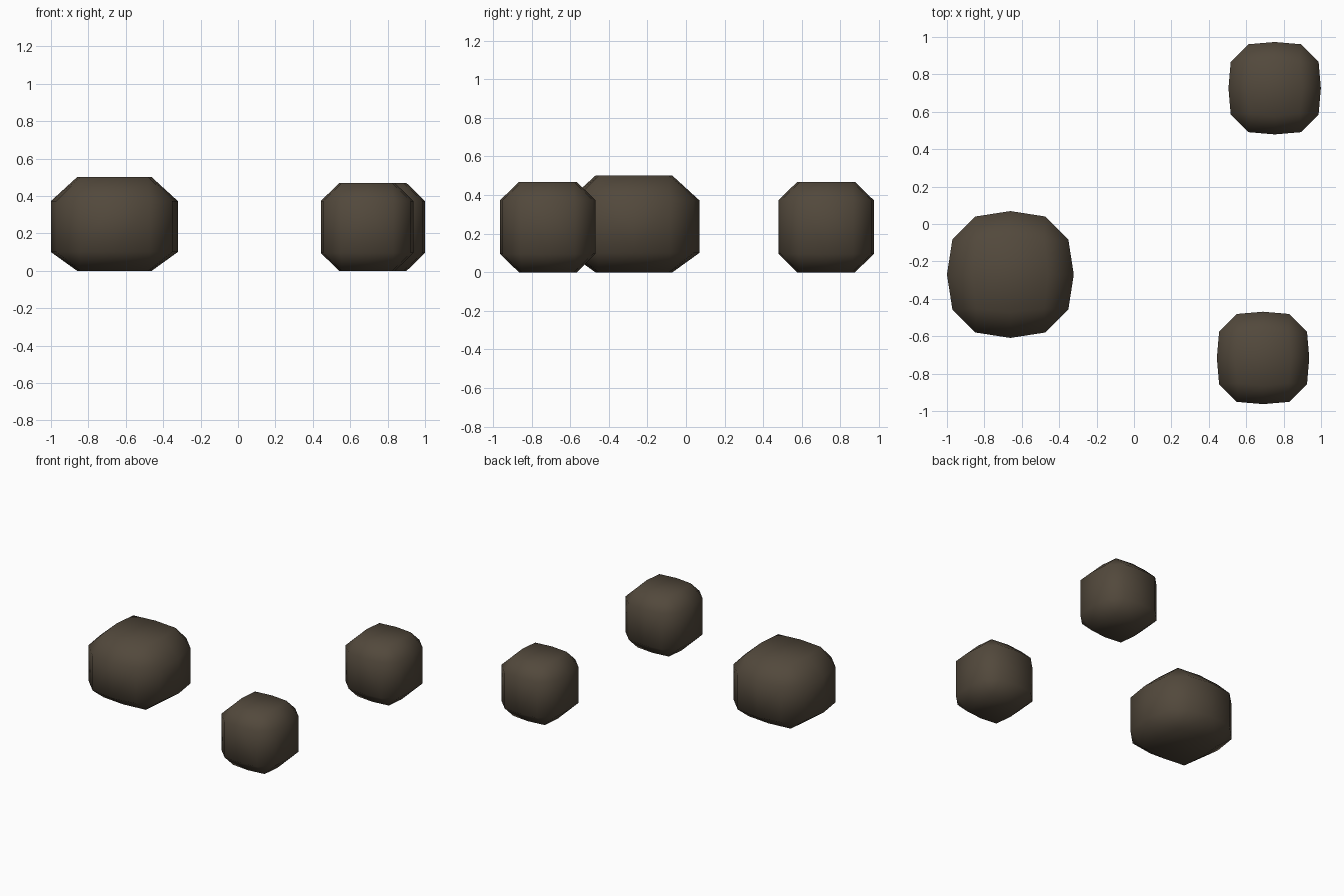
import bpy, bmesh

if "Cube" in bpy.data.objects:
    bpy.data.objects.remove(bpy.data.objects["Cube"])

stone = bpy.data.materials.new("dark brown stone")
stone.diffuse_color = (0.085, 0.066, 0.045, 1.0)
stone.use_nodes = True
stone.node_tree.nodes["Principled BSDF"].inputs["Base Color"].default_value = stone.diffuse_color


def outline(mid, corners):
    """Four side midpoints plus the corner points mirrored to every quadrant."""
    pts = [(mid, 0), (-mid, 0), (0, mid), (0, -mid)]
    for x, y in corners:
        pts += [(sx * x, sy * y) for sx in (1, -1) for sy in (1, -1)]
    return pts


def rock(name, centre, side_mid, side, flat, cap_mid, cap, levels):
    """Chamfered, slightly bulging block: small caps and two wide rings."""
    ring = outline(side_mid, [(side, flat), (flat, side)])
    end = outline(cap_mid, [(cap, cap)])
    bm = bmesh.new()
    for z, pts in zip(levels, (end, ring, ring, end)):
        for x, y in pts:
            bm.verts.new((x, y, z))
    bmesh.ops.convex_hull(bm, input=bm.verts[:])
    # merge the triangles of flat areas back into whole faces
    bmesh.ops.dissolve_limit(bm, angle_limit=0.01, verts=bm.verts[:], edges=bm.edges[:])
    bmesh.ops.recalc_face_normals(bm, faces=bm.faces[:])
    for f in bm.faces:
        f.smooth = True
    mesh = bpy.data.meshes.new(name)
    bm.to_mesh(mesh)
    bm.free()
    mesh.materials.append(stone)
    obj = bpy.data.objects.new(name, mesh)
    obj.location = (*centre, 0)
    bpy.context.collection.objects.link(obj)


# one wide rock on the left, two small ones on the right
rock("large_rock", (-0.661, -0.27), 0.339, 0.31, 0.187, 0.2, 0.182, (0, 0.1, 0.373, 0.5))
small = (0.247, 0.235, 0.14, 0.15, 0.135, (0, 0.095, 0.373, 0.468))
rock("small_rock_front", (0.69, -0.716), *small)
rock("small_rock_back", (0.752, 0.726), *small)
